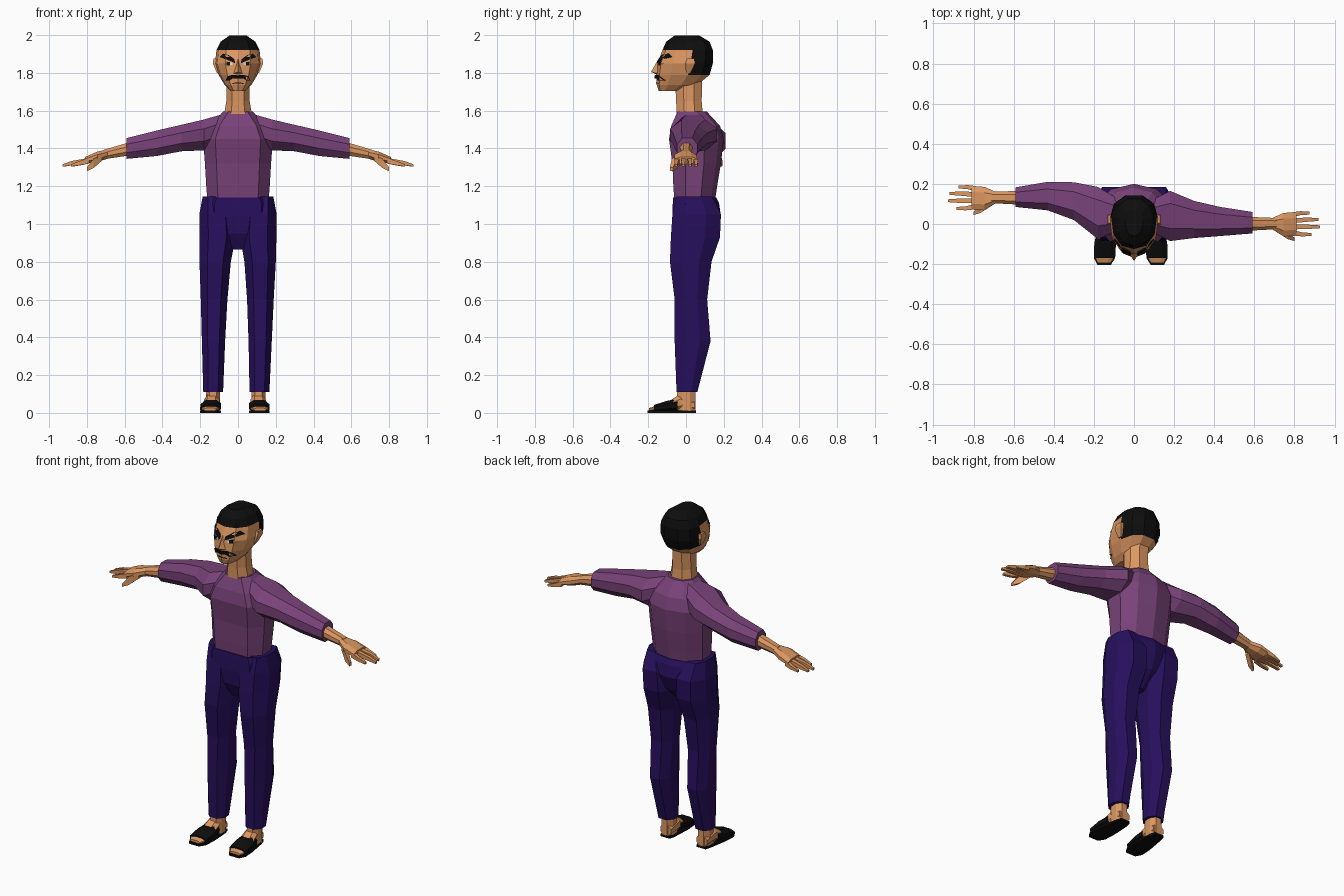
import bpy, bmesh
from mathutils import Vector
from mathutils.bvhtree import BVHTree


def material(name, color):
    m = bpy.data.materials.new(name)
    m.diffuse_color = (*color, 1)
    return m


SKIN = material("skin tan", (0.72, 0.31, 0.12))
SHIRT = material("shirt purple", (0.19, 0.055, 0.19))
PANTS = material("trousers indigo", (0.020, 0.005, 0.11))
BLACK = material("black", (0.004, 0.004, 0.004))
WHITE = material("eye white", (0.75, 0.72, 0.68))

# Cross-sections in a -1..1 square
OCT = [(1, -.4), (1, .4), (.5, 1), (-.5, 1), (-1, .4), (-1, -.4), (-.5, -1), (.5, -1)]
QUAD = [(1, -1), (1, 1), (-1, 1), (-1, -1)]
BODY = [(.65, -1), (1, -.45), (1, .3), (.62, .82), (0, 1),
        (-.62, .82), (-1, .3), (-1, -.45), (-.65, -1)]
HEAD = [(0, -1), (.55, -.87), (.9, -.45), (1, .2), (.82, .72), (.36, 1),
        (-.36, 1), (-.82, .72), (-1, .2), (-.9, -.45), (-.55, -.87)]


def make(name, verts, faces, mats):
    me = bpy.data.meshes.new(name)
    me.from_pydata(verts, [], faces)
    bm = bmesh.new()
    bm.from_mesh(me)
    bmesh.ops.recalc_face_normals(bm, faces=bm.faces)
    bm.to_mesh(me)
    bm.free()
    for m in mats:
        me.materials.append(m)
    ob = bpy.data.objects.new(name, me)
    bpy.context.collection.objects.link(ob)
    return ob


def loft(name, axis, sections, profile, *mats):
    """Skin through sections (position, u0, u1, v0, v1) along an axis."""
    verts, faces, n = [], [], len(profile)
    for p, u0, u1, v0, v1 in sections:
        for u, v in profile:
            co = [(u0 + u1) / 2 + u * (u1 - u0) / 2, (v0 + v1) / 2 + v * (v1 - v0) / 2]
            co.insert(axis, p)
            verts.append(co)
    for r in range(len(sections) - 1):
        for i in range(n):
            j = (i + 1) % n
            faces.append((r * n + i, r * n + j, (r + 1) * n + j, (r + 1) * n + i))
    faces += [tuple(range(n)), tuple(range(len(verts) - n, len(verts)))]
    return make(name, verts, faces, mats)


def flip(s, a, b):
    """Mirror an interval to side s, keeping it ordered."""
    return (a, b) if s > 0 else (-b, -a)


# Shirt body and neck
loft("shirt_body", 2, [
    (1.10, -.16, .16, -.06, .15), (1.20, -.168, .168, -.067, .165),
    (1.32, -.175, .175, -.072, .185), (1.45, -.185, .185, -.09, .2),
    (1.52, -.15, .15, -.078, .18), (1.595, -.078, .078, -.045, .11)], BODY, SHIRT)
loft("neck", 2, [(1.57, -.075, .075, -.05, .09), (1.65, -.062, .062, -.052, .083),
                 (1.76, -.06, .06, -.058, .085)], OCT, SKIN)

# Trouser seat
loft("trouser_seat", 2, [
    (.865, -.035, .035, -.02, .07), (.95, -.14, .14, -.065, .15),
    (1.04, -.195, .195, -.072, .185), (1.11, -.19, .19, -.07, .175),
    (1.14, -.172, .172, -.068, .16)], BODY, PANTS)

for s, side in ((1, "left"), (-1, "right")):
    # Trouser legs
    leg = [(.11, .07, .175, -.05, .06), (.38, .062, .185, -.06, .13),
           (.6, .052, .193, -.06, .112), (.8, .036, .202, -.085, .135),
           (.93, .012, .204, -.08, .18), (1.05, .02, .205, -.072, .185),
           (1.145, .08, .187, -.05, .14)]
    rows = []
    for z, a, b, c, d in leg:
        a, b = flip(s, a, b)
        k = .01 * max(0, 1 - z)
        rows.append((z, a - k, b - k, c, d))
    loft(side + "_trouser_leg", 2, rows, OCT, PANTS)

    # Ankle, foot and sandal
    def foot_rows(rows):
        out = []
        for y, a, b, c, d in rows:
            a, b = flip(s, a, b)
            out.append((y, a - .016, b - .016, c, d))
        return out
    a, b = flip(s, .084, .158)
    loft(side + "_ankle", 2, [(.01, a - .013, b - .013, -.05, .05),
                              (.15, a - .011, b - .011, -.045, .05)], OCT, SKIN)
    loft(side + "_foot", 1, foot_rows([
        (.045, .085, .155, .01, .07), (-.03, .083, .162, .01, .1),
        (-.09, .082, .172, .01, .062), (-.165, .083, .178, .01, .036),
        (-.195, .1, .165, .01, .026)]), OCT, SKIN)
    loft(side + "_sandal_strap", 1, foot_rows([
        (-.045, .076, .172, .004, .075), (-.1, .074, .182, .004, .064),
        (-.17, .078, .184, .004, .042)]), OCT, BLACK)
    loft(side + "_sandal_sole", 1, foot_rows([
        (.052, .09, .15, 0, .012), (.02, .08, .16, 0, .012),
        (-.1, .074, .18, 0, .012), (-.17, .078, .184, 0, .012),
        (-.205, .1, .165, 0, .012)]), QUAD, BLACK)

    # Sleeve: depth differs because the right arm is swept back
    depth = ([(-.03, .11), (-.085, .165), (-.07, .115), (-.06, .085), (-.047, .06)] if s > 0 else
             [(-.03, .12), (-.075, .185), (.02, .208), (.068, .21), (.085, .183)])
    height = [(.07, 1.43, 1.585), (.18, 1.39, 1.553), (.3, 1.385, 1.525),
              (.43, 1.36, 1.495), (.59, 1.345, 1.455)]
    loft(side + "_sleeve", 0, [(s * x, *d, lo, hi) for (x, lo, hi), d in zip(height, depth)],
         OCT, SHIRT)

    # Forearm, palm, fingers and thumb
    c = 0 if s > 0 else .13
    loft(side + "_forearm", 0, [(s * .56, c - .034, c + .036, 1.365, 1.437),
                                (s * .71, c - .026, c + .03, 1.343, 1.393)], OCT, SKIN)
    loft(side + "_palm", 0, [(s * .69, c - .027, c + .03, 1.345, 1.395),
                             (s * .745, c - .062, c + .055, 1.33, 1.383),
                             (s * .81, c - .058, c + .06, 1.318, 1.355)], OCT, SKIN)
    for i, (y0, y1, tip) in enumerate([(-.044, -.052, .885), (-.014, -.014, .928),
                                       (.017, .022, .92), (.046, .054, .875)]):
        loft(f"{side}_finger_{i + 1}", 0, [
            (s * .79, c + y0 - .013, c + y0 + .013, 1.32, 1.35),
            (s * (tip - .045), c + y1 - .01, c + y1 + .01, 1.311, 1.333),
            (s * tip, c + y1 - .007, c + y1 + .007, 1.304, 1.316)], QUAD, SKIN)
    loft(side + "_thumb", 0, [(s * .72, c - .045, c - .015, 1.335, 1.37),
                              (s * .765, c - .075, c - .045, 1.296, 1.345),
                              (s * .8, c - .085, c - .068, 1.28, 1.3)], QUAD, SKIN)

# Head with hair coloured by height and depth
head = loft("head", 2, [
    (1.705, -.04, .04, -.145, -.02), (1.735, -.07, .07, -.155, .06),
    (1.79, -.103, .103, -.158, .125), (1.85, -.122, .122, -.152, .142),
    (1.92, -.114, .114, -.125, .142), (1.965, -.092, .092, -.105, .125),
    (1.998, -.045, .045, -.06, .07)], HEAD, SKIN, BLACK)
for p in head.data.polygons:
    if p.center.z > 1.92 or (p.center.z > 1.79 and p.center.y > .04):
        p.material_index = 1

# Nose and ears
make("nose", [(0, -.145, 1.875), (-.03, -.14, 1.795), (.03, -.14, 1.795),
              (0, -.185, 1.805), (0, -.14, 1.785)],
     [(0, 1, 3), (0, 3, 2), (1, 4, 3), (4, 2, 3), (0, 2, 4, 1)], [SKIN])
for s, side in ((1, "left"), (-1, "right")):
    loft(side + "_ear", 2, [(1.8, *flip(s, .095, .112), .0, .025),
                            (1.85, *flip(s, .105, .133), -.005, .048),
                            (1.875, *flip(s, .105, .13), .005, .045)], QUAD, SKIN)

# Face plates, projected on the head
tree = BVHTree.FromPolygons([v.co for v in head.data.vertices],
                            [tuple(p.vertices) for p in head.data.polygons])


def face_plate(name, outline, mat, lift):
    for s, side in ((1, "left"), (-1, "right")):
        front, n = [], len(outline)
        for x, z in outline:
            hit = tree.ray_cast(Vector((s * x, -1, z)), Vector((0, 1, 0)))[0]
            front.append(Vector((s * x, hit.y - lift, z)))
        back = [v + Vector((0, .009, 0)) for v in front]
        faces = [tuple(range(n)), tuple(range(n, 2 * n))]
        faces += [(i, (i + 1) % n, n + (i + 1) % n, n + i) for i in range(n)]
        make(f"{side}_{name}", front + back, faces, [mat])


face_plate("eyebrow", [(.016, 1.852), (.055, 1.868), (.098, 1.884), (.08, 1.902),
                       (.05, 1.895), (.018, 1.872)], BLACK, .008)
face_plate("eye", [(.028, 1.842), (.055, 1.838), (.078, 1.85), (.055, 1.86), (.03, 1.853)],
           WHITE, .004)
face_plate("pupil", [(.042, 1.839), (.062, 1.84), (.062, 1.86), (.042, 1.857)], BLACK, .006)
face_plate("moustache", [(.0, 1.77), (.03, 1.77), (.045, 1.76), (.066, 1.76),
                         (.055, 1.782), (.03, 1.79), (0, 1.787)], BLACK, .009)
face_plate("mouth", [(0, 1.744), (.03, 1.742), (.03, 1.747), (0, 1.749)], BLACK, .002)
